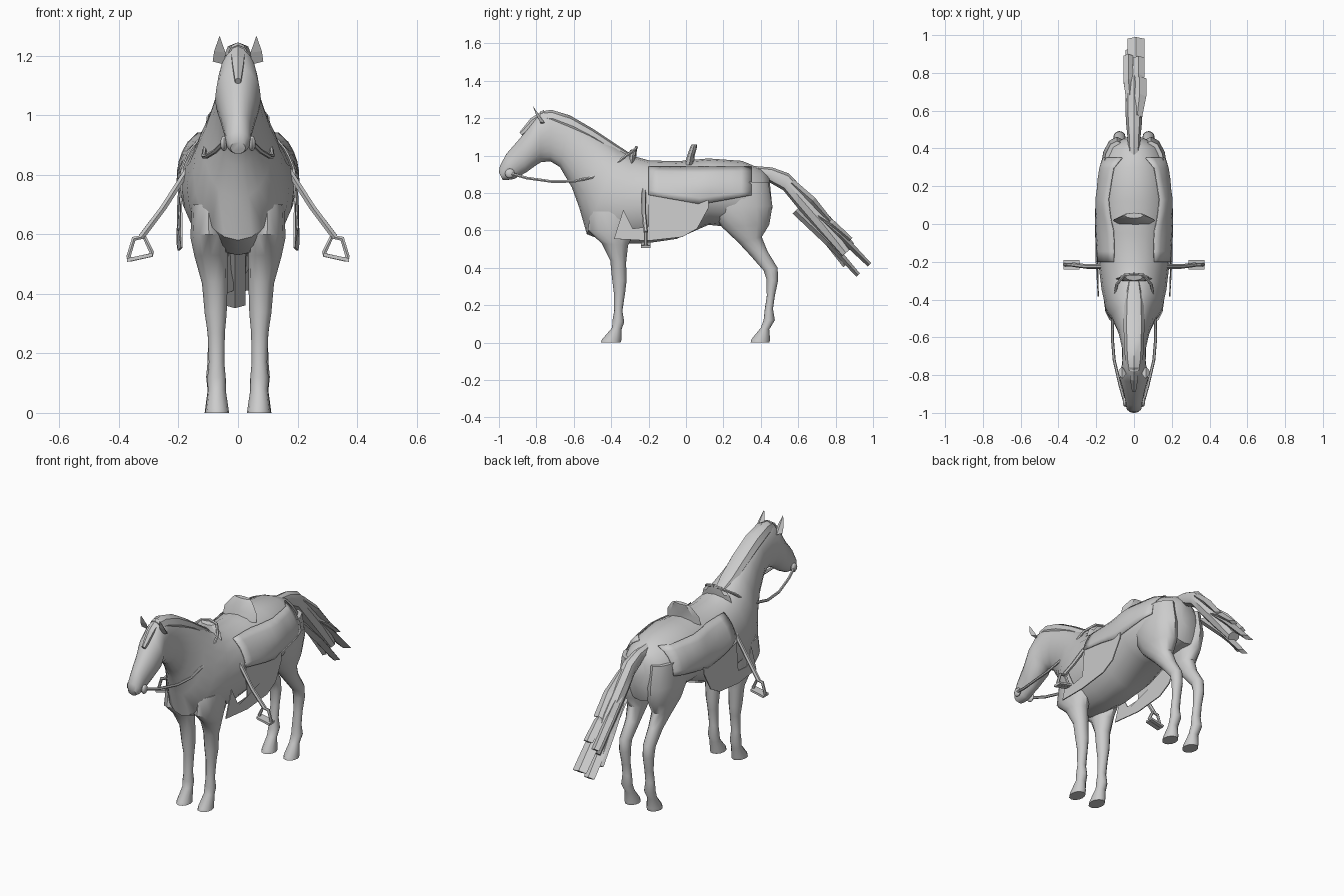
import bpy, bmesh, math
from mathutils import Vector
from mathutils.bvhtree import BVHTree

coat = bpy.data.materials.new("plain grey")
coat.diffuse_color = (0.6, 0.6, 0.6, 1)


def make(name, verts, faces, smooth=40, mirror=False, thick=0):
    me = bpy.data.meshes.new(name)
    me.from_pydata([tuple(v) for v in verts], [], faces)
    bm = bmesh.new()
    bm.from_mesh(me)
    bmesh.ops.recalc_face_normals(bm, faces=bm.faces)
    bm.to_mesh(me)
    bm.free()
    me.materials.append(coat)
    ob = bpy.data.objects.new(name, me)
    bpy.context.collection.objects.link(ob)
    if mirror:
        ob.modifiers.new("mirror", 'MIRROR').use_mirror_merge = False
    if thick:
        m = ob.modifiers.new("thickness", 'SOLIDIFY')
        m.thickness, m.offset = thick, 0
    bpy.ops.object.select_all(action='DESELECT')
    ob.select_set(True)
    bpy.context.view_layer.objects.active = ob
    if smooth:
        bpy.ops.object.shade_smooth_by_angle(angle=math.radians(smooth))
    return ob


def skin(rings):
    """Join equal rings of points into a capped skin."""
    n = len(rings[0])
    verts = [p for r in rings for p in r]
    faces = [(i*n+j, i*n+(j+1) % n, (i+1)*n+(j+1) % n, (i+1)*n+j)
             for i in range(len(rings)-1) for j in range(n)]
    faces += [tuple(range(n)), tuple(range(len(verts)-n, len(verts)))]
    return verts, faces


def loft(name, rows, n=16, **kw):
    """Rows: two side-profile points (y, z, y, z), half width, centre x."""
    rings = []
    for row in rows:
        a, b = Vector((0, row[0], row[1])), Vector((0, row[2], row[3]))
        cx = Vector((row[5] if len(row) > 5 else 0, 0, 0))
        rings.append([(a+b)/2 + cx + (a-b)/2*math.cos(t*math.tau/n)
                      + Vector((row[4]*math.sin(t*math.tau/n), 0, 0)) for t in range(n)])
    return make(name, *skin(rings), **kw)


def tube(name, pts, r, n=6, closed=False, mirror=True):
    cu = bpy.data.curves.new(name, 'CURVE')
    cu.dimensions = '3D'
    cu.bevel_depth, cu.bevel_resolution, cu.use_fill_caps = r, 1, True
    sp = cu.splines.new('POLY')
    sp.points.add(len(pts)-1)
    for p, q in zip(sp.points, pts):
        p.co = (*q, 1)
    sp.use_cyclic_u = closed
    tmp = bpy.data.objects.new("path", cu)
    bpy.context.collection.objects.link(tmp)
    me = bpy.data.meshes.new_from_object(tmp.evaluated_get(bpy.context.evaluated_depsgraph_get()))
    v, f = [x.co.copy() for x in me.vertices], [tuple(p.vertices) for p in me.polygons]
    bpy.data.objects.remove(tmp)
    return make(name, v, f, mirror=mirror)


# Trunk, neck and head
body = loft("body", [
    (.445, .89, .462, .72, .05), (.40, .93, .43, .63, .13), (.30, .972, .32, .61, .172),
    (.12, .985, .12, .63, .195), (-.05, .97, -.05, .555, .195), (-.20, .975, -.22, .53, .188),
    (-.29, 1.0, -.40, .53, .172), (-.36, 1.04, -.53, .58, .15), (-.42, 1.08, -.57, .72, .115),
    (-.52, 1.145, -.61, .83, .085), (-.62, 1.2, -.675, .94, .065), (-.72, 1.235, -.725, .97, .062),
    (-.785, 1.225, -.775, .965, .068), (-.835, 1.16, -.80, .95, .077), (-.89, 1.09, -.855, .91, .06),
    (-.96, 1.01, -.92, .875, .045), (-.995, .945, -.955, .87, .04), (-1, .91, -.98, .87, .025)],
    n=20)

# Legs
loft("hind_leg", [
    (.16, .86, .44, .86, .07, .09), (.13, .73, .462, .73, .085, .09), (.19, .62, .445, .63, .07, .085),
    (.28, .535, .405, .565, .05, .08), (.345, .465, .435, .49, .037, .075),
    (.415, .385, .49, .40, .033, .077), (.43, .34, .492, .33, .032, .077),
    (.432, .25, .475, .25, .026, .075), (.42, .17, .465, .18, .027, .075),
    (.415, .12, .475, .12, .032, .075), (.40, .08, .445, .07, .029, .073),
    (.35, .018, .45, .015, .038, .072), (.345, 0, .445, 0, .04, .072)], n=12, mirror=True)
loft("front_leg", [
    (-.51, .70, -.25, .70, .055, .10), (-.525, .60, -.28, .58, .062, .098),
    (-.45, .53, -.31, .52, .056, .09), (-.405, .44, -.32, .43, .043, .078),
    (-.395, .34, -.318, .33, .037, .075), (-.386, .27, -.325, .27, .029, .073),
    (-.384, .17, -.34, .17, .026, .072), (-.393, .12, -.33, .11, .031, .072),
    (-.395, .08, -.345, .07, .03, .071), (-.45, .016, -.345, .015, .038, .07),
    (-.455, 0, -.35, 0, .04, .07)], n=12, mirror=True)

# Ears, forelock and mane
ear = [(.045, -.775, 1.17), (.085, -.78, 1.18), (.065, -.755, 1.175), (.08, -.80, 1.215),
       (.042, -.795, 1.21), (.062, -.82, 1.267)]
make("ear", ear, [(0, 1, 3, 4), (4, 3, 5), (1, 2, 3), (2, 0, 4), (2, 5, 3), (2, 4, 5), (0, 2, 1)],
     smooth=0, mirror=True)
loft("forelock", [(-.76, 1.245, -.76, 1.2, .026), (-.83, 1.2, -.80, 1.16, .024),
                  (-.89, 1.125, -.875, 1.105, .012)], n=6, smooth=0)
loft("mane", [(-.78, 1.235, -.77, 1.17, .035), (-.72, 1.245, -.70, 1.15, .048),
              (-.62, 1.215, -.59, 1.10, .054), (-.50, 1.145, -.48, 1.05, .055),
              (-.38, 1.065, -.40, 1.0, .05), (-.28, 1.0, -.30, .96, .03)], n=8)

# Tail core and loose strands
loft("tail", [(.36, .945, .40, .88, .03), (.46, .937, .45, .855, .034), (.55, .905, .52, .815, .042),
              (.63, .82, .585, .735, .046), (.76, .675, .70, .60, .045), (.88, .50, .83, .46, .035)], n=8)
strands = [(.03, .58, .87, .78, .66, .035), (-.03, .62, .80, .90, .53, .025),
           (.01, .66, .74, .99, .425, .045), (-.01, .60, .72, .93, .37, .035),
           (.025, .68, .72, .89, .56, .03), (-.035, .64, .71, .86, .42, .02)]
for i, (x, y0, z0, y1, z1, w) in enumerate(strands):
    loft(f"tail_strand_{i+1}", [(y0, z0, y0-.03, z0-.03, w*.7, x*.6),
         ((y0+y1)/2+.01, (z0+z1)/2+.01, (y0+y1)/2-.02, (z0+z1)/2-.02, w, x),
         (y1, z1, y1-.018, z1-.018, w, x)], n=4, smooth=0)

# Blanket draped over each flank
tree = BVHTree.FromObject(body, bpy.context.evaluated_depsgraph_get())


def skin_x(y, z):
    hit = tree.ray_cast(Vector((1, y, z)), Vector((-1, 0, 0)))[0]
    return hit.x if hit else .05


nu, nv = 10, 6
drape = []
for i in range(nu+1):
    y = -.2 + .55*i/nu
    low = .79 - .05*(1-abs(y-.08)/.28)
    for j in range(nv+1):
        z = .94 + (low-.94)*j/nv
        drape.append((skin_x(y, z)+.009, y, z))
make("blanket", drape, [(i*(nv+1)+j, i*(nv+1)+j+1, (i+1)*(nv+1)+j+1, (i+1)*(nv+1)+j)
                        for i in range(nu) for j in range(nv)], mirror=True, thick=.006)

# Hanging flap below the blanket
flap = [(-.20, .82), (-.20, .62), (-.285, .61), (-.335, .71), (-.385, .555), (-.20, .545),
        (-.02, .565), (.06, .61), (.12, .72), (.12, .80)]
make("flap", [(.203 - max(0, z-.7)*.12 - max(0, -.15-y)*.06, y, z) for y, z in flap],
     [tuple(range(len(flap)))], smooth=0, mirror=True, thick=.006)

# Saddle front and back arches
for name, arch in (("saddle_horn", [(-.31, .95, -.275, .94, .10), (-.305, 1.0, -.265, 1.0, .085),
                                    (-.30, 1.03, -.262, 1.04, .045)]),
                   ("saddle_back", [(-.01, .95, .045, .95, .11), (.005, .995, .045, .995, .105),
                                    (.022, 1.045, .06, 1.05, .065), (.03, 1.06, .06, 1.06, .05)])):
    loft(name, arch, n=8, smooth=25)

# Reins and bit
rein = [(.05, -.94, .905), (.075, -.85, .88), (.105, -.72, .862), (.115, -.60, .862),
        (.112, -.50, .885), (.105, -.40, .94), (.092, -.32, 1.0), (.05, -.27, 1.035), (0, -.265, 1.045)]
tube("rein", rein, .008)
bm = bmesh.new()
bmesh.ops.create_uvsphere(bm, u_segments=10, v_segments=6, radius=.026)
for v in bm.verts:
    v.co = Vector((v.co.x*.5+.047, v.co.y-.942, v.co.z+.905))
make("bit", [v.co.copy() for v in bm.verts], [tuple(v.index for v in f.verts) for f in bm.faces],
     mirror=True)
bm.free()

# Stirrup straps and irons, swung outwards
tube("stirrup_strap", [(.16, -.225, .83), (.25, -.225, .69), (.325, -.215, .59)], .012)
tube("stirrup", [(.315, -.215, .592), (.35, -.215, .585), (.368, -.215, .525), (.36, -.215, .515),
                 (.292, -.215, .53), (.29, -.215, .54)], .009, closed=True)
tread = [(x, y, z) for x, z in ((.288, .537), (.288, .525), (.372, .507), (.374, .519)) for y in (-.24, -.19)]
make("stirrup_tread", tread, [(0, 1, 3, 2), (2, 3, 5, 4), (4, 5, 7, 6), (6, 7, 1, 0), (0, 2, 4, 6), (1, 3, 5, 7)],
     smooth=0, mirror=True)
